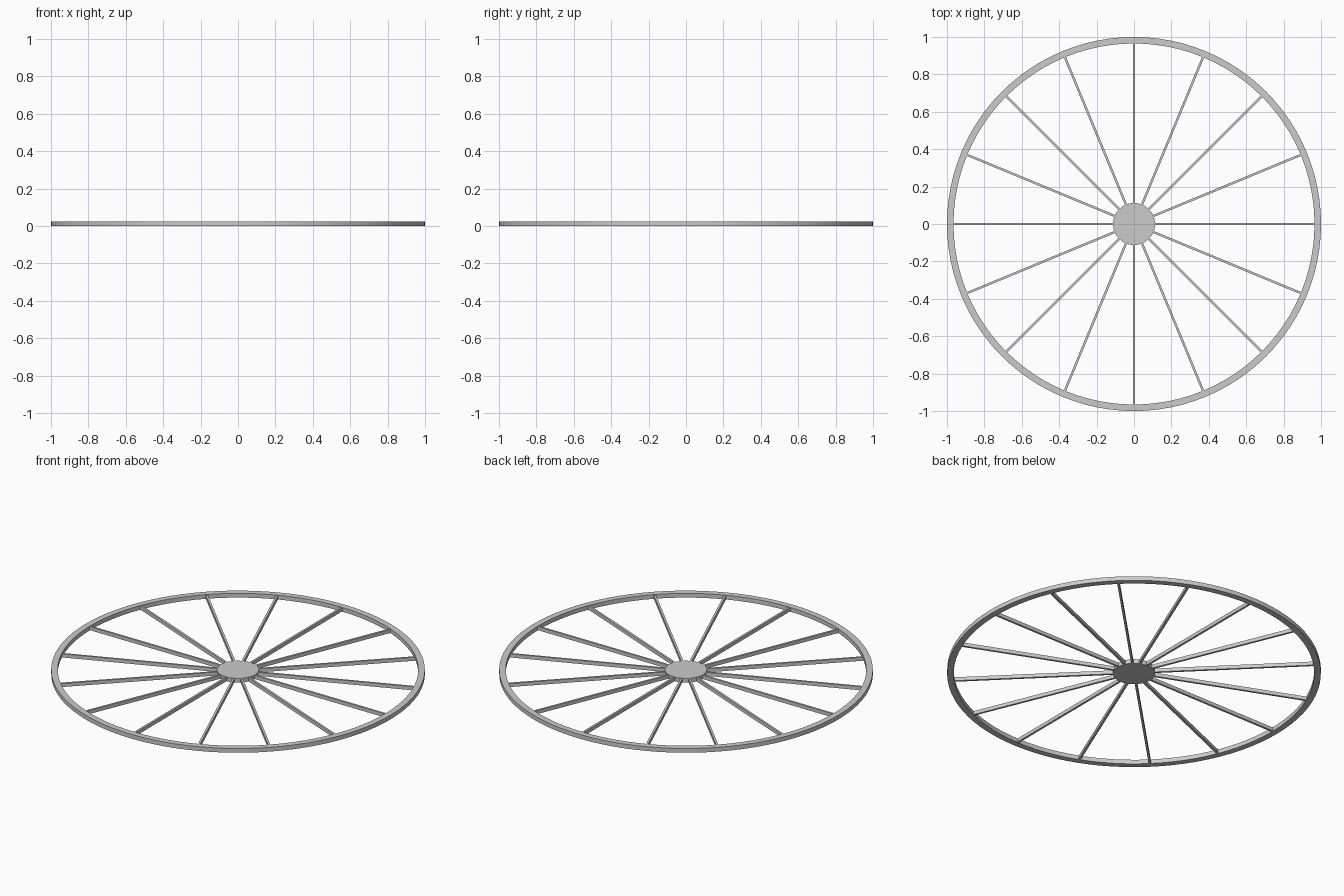
import bpy, math

cube = bpy.data.objects.get("Cube")
if cube:
    bpy.data.objects.remove(cube, do_unlink=True)

HEIGHT = 0.025
RIM_INNER, RIM_OUTER = 0.965, 1.0
HUB_RADIUS = 0.112
SPOKES, SPOKE_WIDTH = 16, 0.012
SEGMENTS = 96

grey = bpy.data.materials.new("plain grey")
grey.use_nodes = True
colour = (0.6, 0.6, 0.6, 1)
grey.diffuse_color = colour
grey.node_tree.nodes["Principled BSDF"].inputs["Base Color"].default_value = colour


def finish(obj, name):
    obj.name = name
    obj.data.materials.append(grey)
    return obj


# Rim: a rectangular profile swept round the axis
profile = [(RIM_INNER, 0), (RIM_OUTER, 0), (RIM_OUTER, HEIGHT), (RIM_INNER, HEIGHT)]
verts, faces = [], []
for i in range(SEGMENTS):
    a = math.tau * i / SEGMENTS
    verts += [(r * math.cos(a), r * math.sin(a), z) for r, z in profile]
    j = (i + 1) % SEGMENTS
    for k in range(4):
        m = (k + 1) % 4
        faces.append((4 * i + k, 4 * j + k, 4 * j + m, 4 * i + m))
mesh = bpy.data.meshes.new("rim")
mesh.from_pydata(verts, [], faces)
rim = finish(bpy.data.objects.new("rim", mesh), "rim")
bpy.context.collection.objects.link(rim)

# Hub: a flat disc
bpy.ops.mesh.primitive_cylinder_add(vertices=48, radius=HUB_RADIUS, depth=HEIGHT,
                                    location=(0, 0, HEIGHT / 2))
hub = finish(bpy.context.object, "hub")

# Smooth the round walls, keep the edges sharp
for obj in (rim, hub):
    bpy.ops.object.select_all(action="DESELECT")
    obj.select_set(True)
    bpy.context.view_layer.objects.active = obj
    bpy.ops.object.shade_smooth_by_angle()

# Spokes: thin bars from the hub to the rim
start, end = HUB_RADIUS - 0.01, RIM_INNER + 0.005
for i in range(SPOKES):
    a = math.tau * i / SPOKES
    mid = (start + end) / 2
    bpy.ops.mesh.primitive_cube_add(
        size=1, location=(mid * math.cos(a), mid * math.sin(a), HEIGHT / 2), rotation=(0, 0, a))
    spoke = finish(bpy.context.object, f"spoke_{i + 1}")
    spoke.scale = (end - start, SPOKE_WIDTH, HEIGHT - 0.004)
